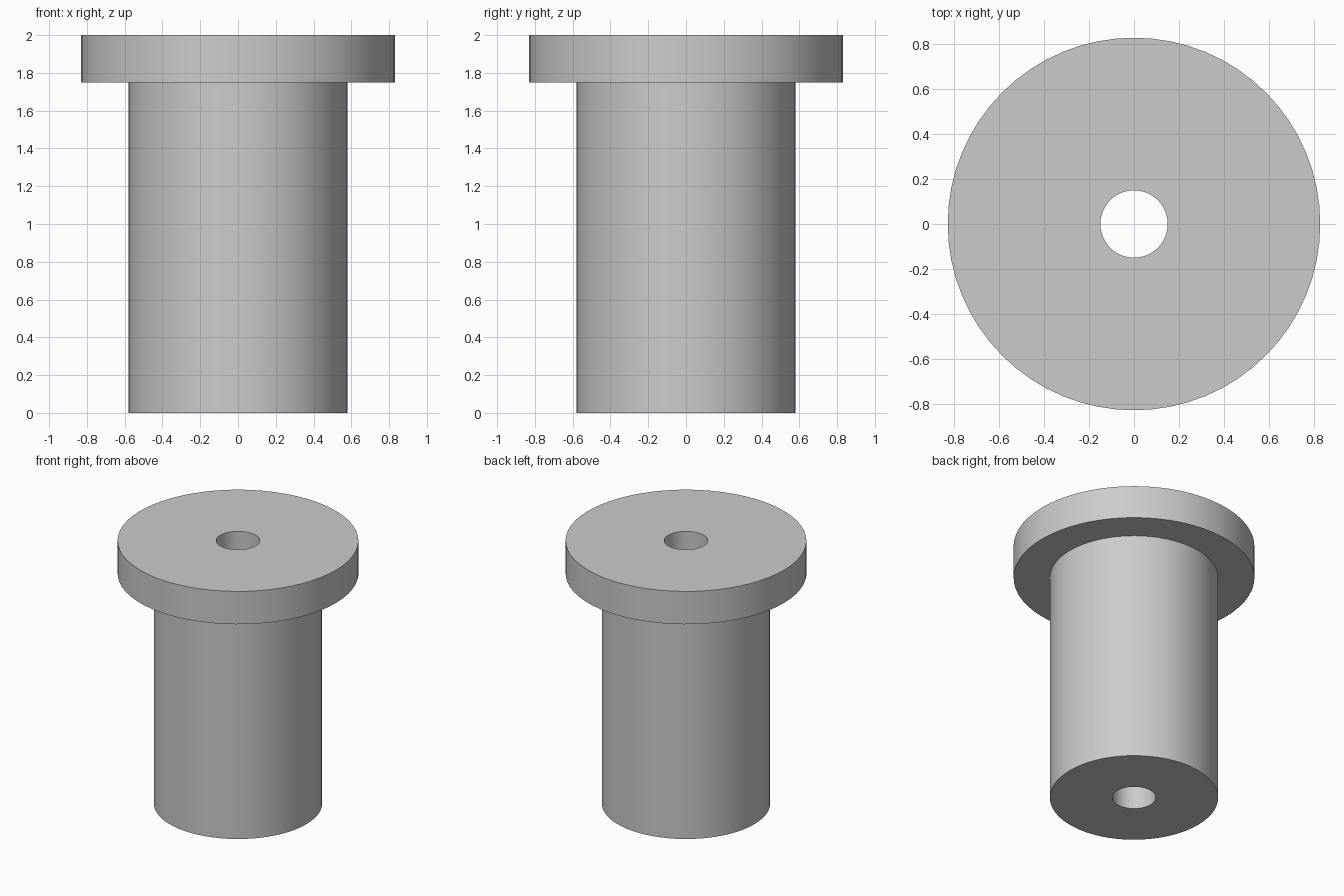
import bpy, bmesh, math

cube = bpy.data.objects.get("Cube")
if cube:
    bpy.data.objects.remove(cube, do_unlink=True)

SEGMENTS = 64
BORE, BODY, FLANGE = 0.15, 0.58, 0.83
SHOULDER, TOP = 1.75, 2.0

# Single grey material
grey = bpy.data.materials.new("plain grey")
grey.use_nodes = True
colour = (0.6, 0.6, 0.6, 1)
grey.diffuse_color = colour
grey.node_tree.nodes["Principled BSDF"].inputs["Base Color"].default_value = colour

# Closed half section of the bushing: (radius, height), outside then bore
profile = [(BORE, 0), (BODY, 0), (BODY, SHOULDER),
           (FLANGE, SHOULDER), (FLANGE, TOP), (BORE, TOP)]

# Revolve the section around the z axis
bm = bmesh.new()
rings = []
for i in range(SEGMENTS):
    a = math.tau * i / SEGMENTS
    rings.append([bm.verts.new((r * math.cos(a), r * math.sin(a), z)) for r, z in profile])
for i, ring in enumerate(rings):
    nxt = rings[(i + 1) % SEGMENTS]
    for j in range(len(profile)):
        k = (j + 1) % len(profile)
        bm.faces.new((ring[j], nxt[j], nxt[k], ring[k]))
bmesh.ops.recalc_face_normals(bm, faces=bm.faces)

mesh = bpy.data.meshes.new("flanged_bushing")
bm.to_mesh(mesh)
bm.free()
mesh.materials.append(grey)
bushing = bpy.data.objects.new("flanged_bushing", mesh)
bpy.context.collection.objects.link(bushing)

# Smooth round walls, crisp rims
bpy.ops.object.select_all(action='DESELECT')
bushing.select_set(True)
bpy.context.view_layer.objects.active = bushing
bpy.ops.object.shade_smooth_by_angle(angle=math.radians(30))
